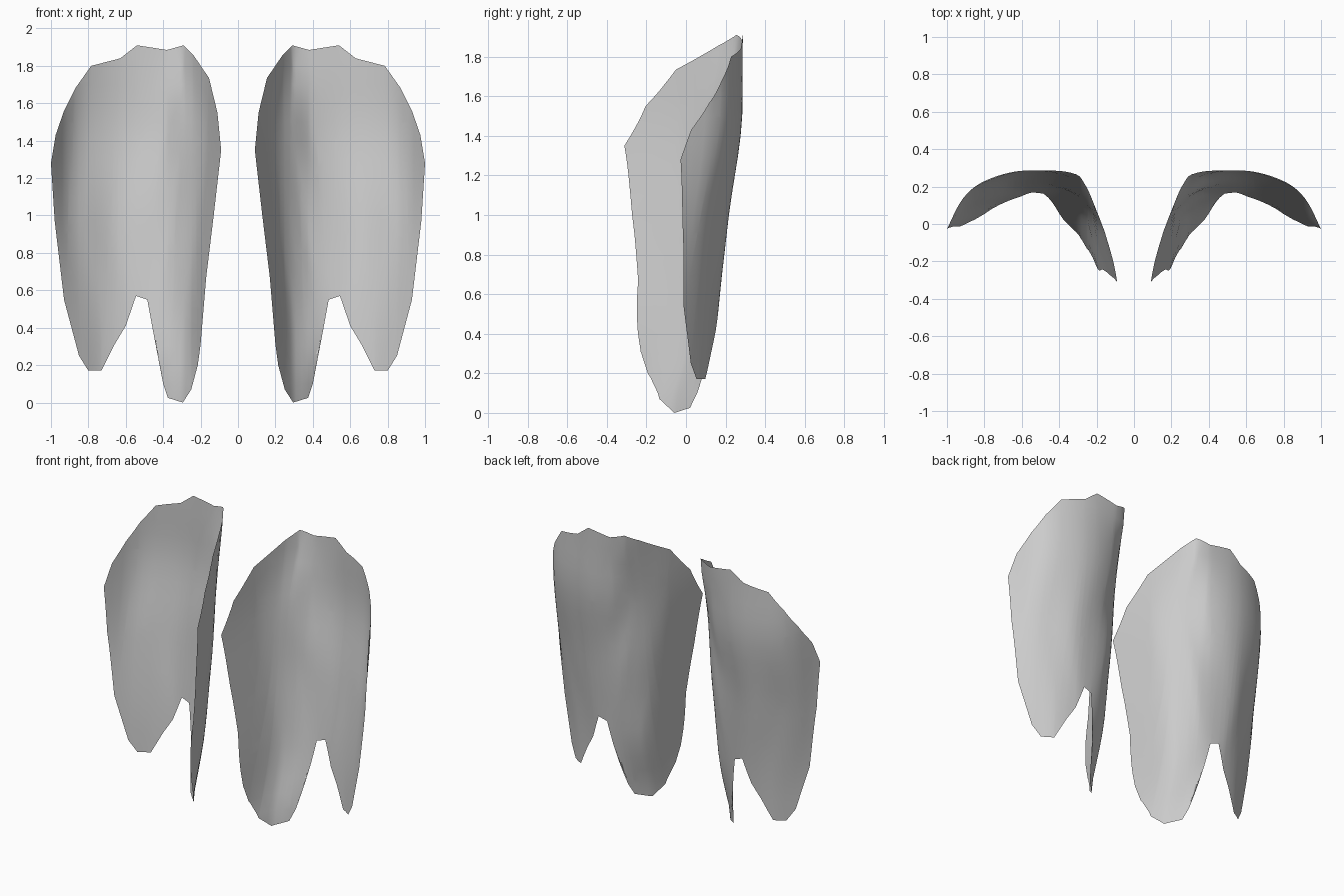
import bpy, bmesh
from mathutils import Vector

if "Cube" in bpy.data.objects:
    bpy.data.objects.remove(bpy.data.objects["Cube"])

# Front-view outline of one panel (x, z)
OUTLINE = [(.29, 1.91), (.38, 1.885), (.54, 1.91), (.63, 1.84), (.785, 1.80), (.87, 1.68),
           (.93, 1.56), (.975, 1.43), (1, 1.28), (.98, .97), (.93, .55), (.85, .25),
           (.80, .17), (.73, .17), (.66, .31), (.60, .41), (.545, .57), (.485, .55),
           (.45, .36), (.415, .26), (.40, .10), (.375, .025), (.295, 0), (.25, .07),
           (.215, .20), (.20, .31), (.17, .67), (.13, 1.0), (.09, 1.35), (.11, 1.55)]
OUTLINE += [(.155, 1.735), (.24, 1.86)]

# Arched cross-sections at five heights: x row, then y row
LEVELS = [.05, .45, .95, 1.45, 1.85]
XS = [[.21, .25, .295, .335, .375, .42, .49, .60, .73, .80, .93],
      [.19, .24, .28, .33, .38, .44, .51, .60, .73, .83, .94],
      [.135, .18, .21, .245, .30, .37, .52, .66, .80, .90, .98],
      [.09, .13, .17, .21, .25, .30, .40, .60, .80, .91, 1],
      [.11, .155, .20, .24, .27, .30, .42, .62, .80, .90, 1]]
# same, in hundredths
YS = [[-22, -14, -6, -2, 2, 7, 14, 12.5, 9, 4.5, -4],
      [-24, -4.5, 4, 8.5, 11.5, 14, 15.7, 15.3, 11.5, 5.5, -3],
      [-27, -10, 0, 6.5, 12.5, 17.5, 20.7, 20.3, 14, 7.5, -2],
      [-29, -14, -1, 6.5, 12, 17, 25, 28, 22.5, 14, -2],
      [-21, -5, 7, 17, 22.5, 26.2, 28.5, 27.8, 22, 14, -2]]


def smooth(xs, ys, x):
    """Smooth curve through points, continued straight past the ends."""
    n = len(xs)

    def slope(k):
        a, b = max(k - 1, 0), min(k + 1, n - 1)
        return (ys[b] - ys[a]) / (xs[b] - xs[a])
    i = 0
    while i < n - 2 and x > xs[i + 1]:
        i += 1
    h = xs[i + 1] - xs[i]
    t = (x - xs[i]) / h
    if t < 0:
        return ys[0] + slope(0) * (x - xs[0])
    if t > 1:
        return ys[-1] + slope(n - 1) * (x - xs[-1])
    return ((2*t**3 - 3*t**2 + 1) * ys[i] + (t**3 - 2*t**2 + t) * h * slope(i)
            + (3*t**2 - 2*t**3) * ys[i + 1] + (t**3 - t**2) * h * slope(i + 1))


def depth(x, z):
    """y of the arched sheet at a front-view position."""
    z = min(max(z, LEVELS[0]), LEVELS[-1])
    px = [smooth(LEVELS, col, z) for col in zip(*XS)]
    py = [smooth(LEVELS, col, z) / 100 for col in zip(*YS)]
    return smooth(px, py, x)


def make_panel(name, side):
    bm = bmesh.new()
    bm.faces.new([bm.verts.new((x, 0, z)) for x, z in OUTLINE])
    bmesh.ops.triangulate(bm, faces=bm.faces[:])
    # slice the flat sheet into a grid
    cuts = [((.10 + .03 * i, 0, 0), (1, 0, 0)) for i in range(30)]
    cuts += [((0, 0, .1 * i), (0, 0, 1)) for i in range(1, 19)]
    for co, no in cuts:
        bmesh.ops.bisect_plane(bm, geom=bm.verts[:] + bm.edges[:] + bm.faces[:],
                               dist=1e-5, plane_co=co, plane_no=no)
    # bend it into the arch
    for v in bm.verts:
        v.co.y = depth(v.co.x, v.co.z)
        v.co.x *= side
    bmesh.ops.triangulate(bm, faces=bm.faces[:])
    bmesh.ops.recalc_face_normals(bm, faces=bm.faces[:])
    bm.normal_update()
    if sum(f.normal.y for f in bm.faces) < 0:
        bmesh.ops.reverse_faces(bm, faces=bm.faces[:])
    for f in bm.faces:
        f.smooth = True
    me = bpy.data.meshes.new(name)
    bm.to_mesh(me)
    bm.free()
    bpy.context.collection.objects.link(bpy.data.objects.new(name, me))


make_panel("right_panel", 1)
make_panel("left_panel", -1)
